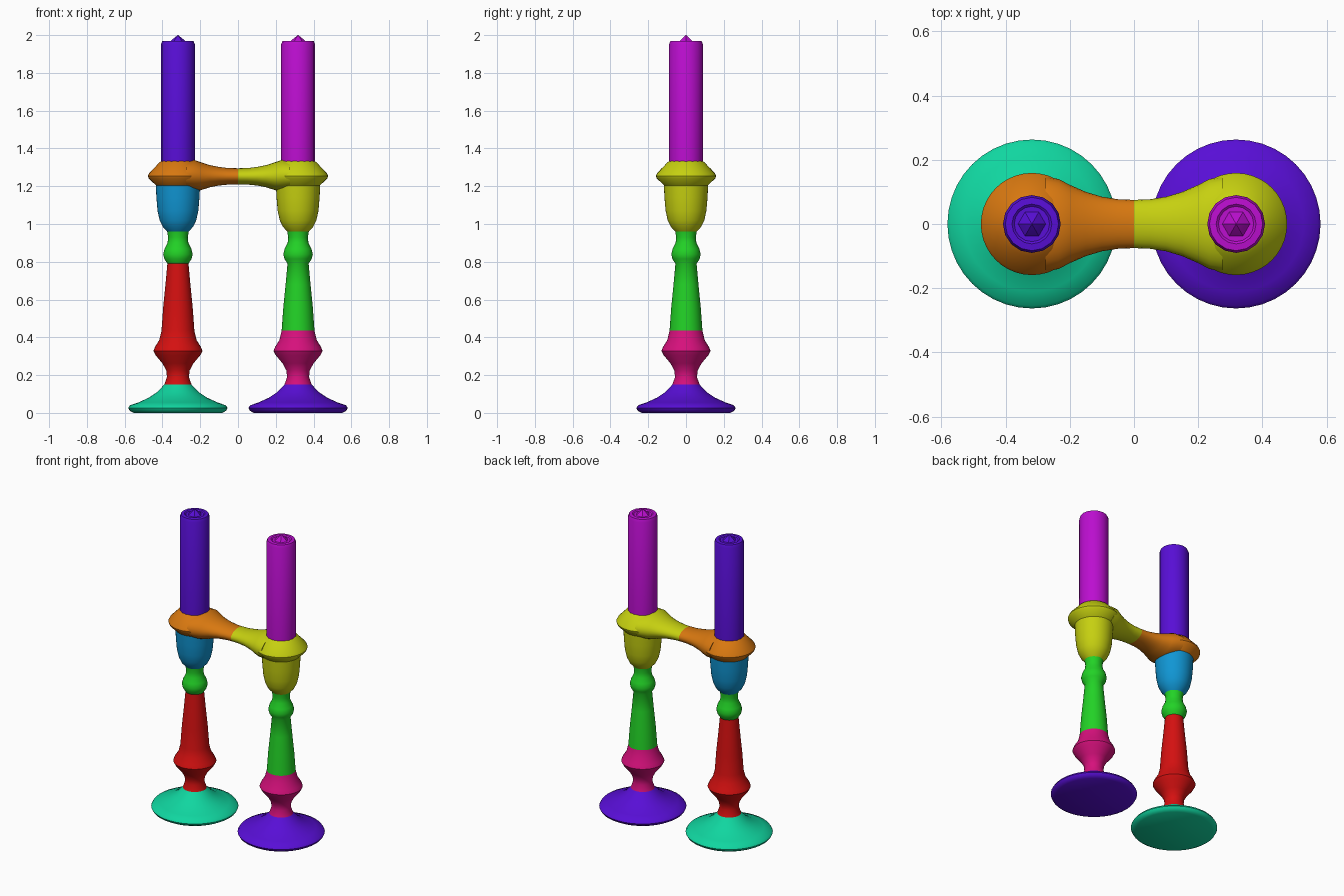
import bpy, bmesh, math

if "Cube" in bpy.data.objects:
    bpy.data.objects.remove(bpy.data.objects["Cube"])

# ---- colours (display values converted to linear) ----
def lin(c):
    c /= 255
    return c / 12.92 if c <= 0.04045 else ((c + 0.055) / 1.055) ** 2.4

def material(name, rgb):
    m = bpy.data.materials.new(name)
    m.diffuse_color = (*[lin(c) for c in rgb], 1)
    m.use_nodes = True
    m.node_tree.nodes["Principled BSDF"].inputs["Base Color"].default_value = m.diffuse_color
    return m

COL = {n: material(n, rgb) for n, rgb in {
    "violet": (88, 14, 214), "magenta": (188, 14, 208), "orange": (216, 120, 16),
    "yellow": (198, 208, 16), "blue": (16, 150, 212), "green": (34, 210, 38),
    "red": (212, 16, 16), "pink": (214, 16, 124), "teal": (16, 214, 160)}.items()}

def finish(name, bm, colour, angle=40):
    bmesh.ops.recalc_face_normals(bm, faces=bm.faces)
    me = bpy.data.meshes.new(name)
    bm.to_mesh(me)
    bm.free()
    ob = bpy.data.objects.new(name, me)
    bpy.context.collection.objects.link(ob)
    me.materials.append(COL[colour])
    bpy.ops.object.select_all(action='DESELECT')
    ob.select_set(True)
    bpy.context.view_layer.objects.active = ob
    bpy.ops.object.shade_smooth_by_angle(angle=math.radians(angle))
    return ob

def skin(bm, rings):
    for a, b in zip(rings, rings[1:]):
        n = len(a)
        for i in range(n):
            j = (i + 1) % n
            bm.faces.new((a[i], a[j], b[j], b[i]))

def lathe(name, profile, x, colour, sides=40, cap_start=False, cap_end=False, angle=40):
    bm = bmesh.new()
    rings = [[bm.verts.new((x + r * math.cos(math.tau * i / sides),
                            r * math.sin(math.tau * i / sides), z))
              for i in range(sides)] for r, z in profile]
    skin(bm, rings)
    if cap_start:
        bm.faces.new(rings[0])
    if cap_end:
        bm.faces.new(rings[-1])
    return finish(name, bm, colour, angle)

# ---- turned profile of one holder (radius, height) ----
PROFILE = [
    (0.235, 0.0), (0.256, 0.012), (0.263, 0.026), (0.254, 0.04), (0.21, 0.055),
    (0.155, 0.08), (0.11, 0.11), (0.072, 0.15), (0.058, 0.19), (0.062, 0.225),
    (0.082, 0.262), (0.118, 0.305), (0.13, 0.328), (0.121, 0.35), (0.099, 0.385),
    (0.087, 0.435), (0.078, 0.56), (0.066, 0.68), (0.056, 0.79), (0.072, 0.815),
    (0.078, 0.84), (0.071, 0.868), (0.055, 0.9), (0.052, 0.93), (0.057, 0.96),
    (0.08, 0.985), (0.097, 1.02), (0.108, 1.07), (0.114, 1.14), (0.117, 1.205),
    (0.155, 1.242), (0.159, 1.255), (0.153, 1.268), (0.122, 1.3), (0.1, 1.325),
    (0.085, 1.335)]

# ---- colour bands: part, bottom, top, colour ----
BANDS = {
    "left": [("base", 0, 0.15, "teal"), ("stem", 0.15, 0.79, "red"),
             ("knob", 0.79, 0.96, "green"), ("cup", 0.96, 1.205, "blue"),
             ("collar", 1.205, 1.4, "orange")],
    "right": [("base", 0, 0.15, "violet"), ("lower_stem", 0.15, 0.435, "pink"),
              ("upper_stem", 0.435, 0.96, "green"), ("cup_and_collar", 0.96, 1.4, "yellow")]}

# ---- arm sections: distance from middle, half width, bottom, top ----
ARM = [(0, 0.075, 1.21, 1.295), (0.05, 0.077, 1.209, 1.296), (0.1, 0.085, 1.204, 1.302),
       (0.15, 0.1, 1.194, 1.312), (0.2, 0.122, 1.178, 1.328), (0.235, 0.14, 1.175, 1.34),
       (0.275, 0.148, 1.18, 1.335)]

def arm(name, sign, colour, sides=28):
    bm = bmesh.new()
    rings = []
    for x, w, lo, hi in ARM:
        mid, h = (lo + hi) / 2, (hi - lo) / 2
        rings.append([bm.verts.new((sign * x, w * math.cos(math.tau * i / sides),
                                    mid + h * math.sin(math.tau * i / sides)))
                      for i in range(sides)])
    skin(bm, rings)
    bm.faces.new(rings[-1])
    finish(name, bm, colour)

for side, sign, candle, holder in (("left", -1, "violet", "orange"),
                                   ("right", 1, "magenta", "yellow")):
    x = 0.318 * sign
    # base, stem, cup and collar
    for part, lo, hi, colour in BANDS[side]:
        pts = [p for p in PROFILE if lo <= p[1] <= hi]
        lathe(f"{side}_{part}", pts, x, colour, cap_start=(lo == 0))
    # half of the connecting arm
    arm(f"{side}_arm", sign, holder)
    # candle with bevelled rim and shallow dish
    lathe(f"{side}_candle", [(0.09, 1.315), (0.09, 1.95), (0.083, 1.968),
                             (0.062, 1.97), (0.055, 1.964)],
          x, candle, sides=16, cap_end=True, angle=30)
    # pointed wick
    lathe(f"{side}_wick", [(0.045, 1.962), (0.03, 1.977), (0.001, 2.0)],
          x, candle, sides=6, cap_end=True, angle=10)
